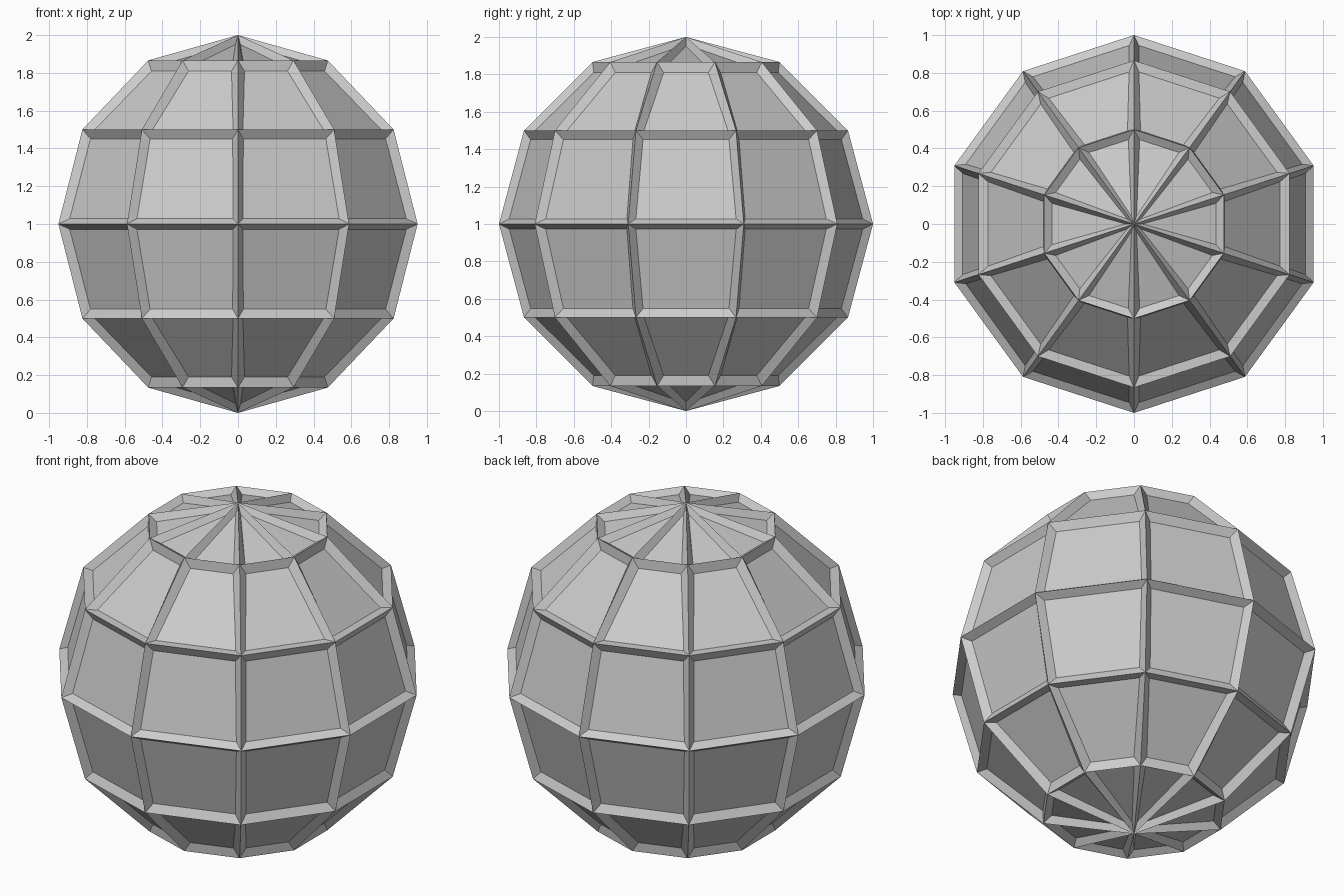
import bpy, bmesh, math
from mathutils import Matrix

if "Cube" in bpy.data.objects:
    bpy.data.objects.remove(bpy.data.objects["Cube"])

# Low-poly ball: 10 segments, 6 rings, one vertex column facing the front
bm = bmesh.new()
bmesh.ops.create_uvsphere(
    bm, u_segments=10, v_segments=6, radius=1.0,
    matrix=Matrix.Translation((0, 0, 1)))

# Turn so a vertex column lies exactly on the -y axis
v = max(bm.verts, key=lambda p: math.hypot(p.co.x, p.co.y))
turn = -math.pi / 2 - math.atan2(v.co.y, v.co.x)
bmesh.ops.rotate(bm, cent=(0, 0, 0), matrix=Matrix.Rotation(turn, 3, 'Z'), verts=bm.verts)
bmesh.ops.recalc_face_normals(bm, faces=bm.faces)

# Recessed panels, leaving a raised lattice along every edge
bmesh.ops.inset_individual(
    bm, faces=bm.faces[:], thickness=0.056, depth=-0.036, use_even_offset=False)

mesh = bpy.data.meshes.new("panelled_ball")
bm.to_mesh(mesh)
bm.free()
ball = bpy.data.objects.new("panelled_ball", mesh)
bpy.context.collection.objects.link(ball)
